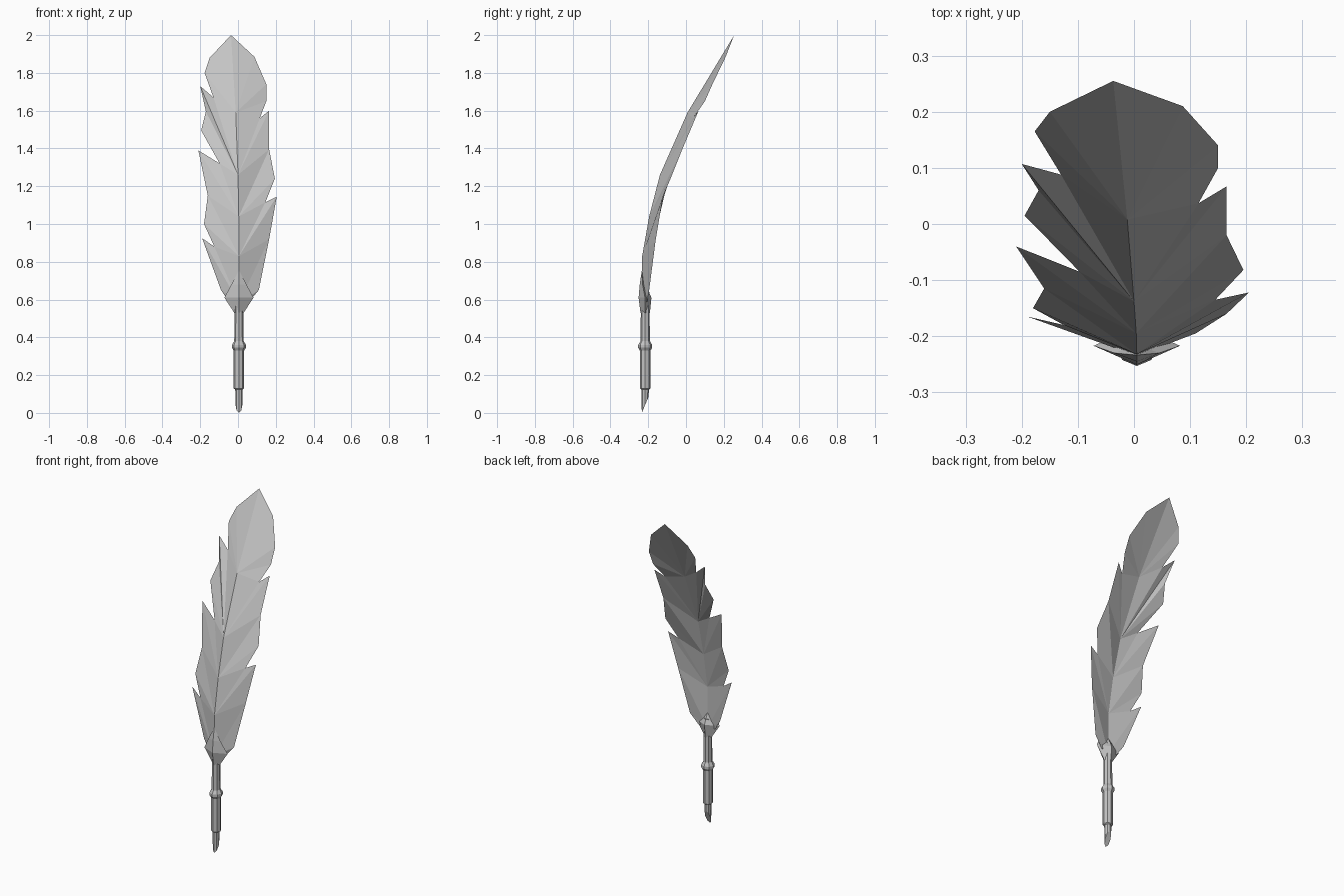
import bpy, bmesh, math

if "Cube" in bpy.data.objects:
    bpy.data.objects.remove(bpy.data.objects["Cube"])

grey = bpy.data.materials.new("plain grey")
grey.diffuse_color = (0.55, 0.55, 0.55, 1)
grey.use_nodes = True
grey.node_tree.nodes["Principled BSDF"].inputs["Base Color"].default_value = grey.diffuse_color


def finish(bm, name):
    bmesh.ops.recalc_face_normals(bm, faces=bm.faces)
    me = bpy.data.meshes.new(name)
    bm.to_mesh(me)
    bm.free()
    me.materials.append(grey)
    ob = bpy.data.objects.new(name, me)
    bpy.context.collection.objects.link(ob)
    return ob


def loft(name, rings, sides, cx=0.005, slant=0.0):
    """Stack of elliptical rings (z, centre y, x radius, y radius)."""
    bm = bmesh.new()
    loops = []
    for i, (z, cy, rx, ry) in enumerate(rings):
        loop = []
        for k in range(sides):
            a = 2 * math.pi * k / sides - math.pi / 2
            rise = slant * (1 + math.sin(a)) / 2 if i == 0 else 0
            loop.append(bm.verts.new((cx + rx * math.cos(a), cy + ry * math.sin(a), z + rise)))
        loops.append(loop)
    for a, b in zip(loops, loops[1:]):
        for k in range(sides):
            j = (k + 1) % sides
            bm.faces.new((a[k], a[j], b[j], b[k]))
    bm.faces.new(loops[0][::-1])
    bm.faces.new(loops[-1])
    bmesh.ops.remove_doubles(bm, verts=bm.verts, dist=0.0008)
    return finish(bm, name)


# Quill shaft with a raised band
Y = -0.216
loft("shaft", [(z, Y, r, r) for z, r in
     ((0.125, 0.022), (0.13, 0.028), (0.33, 0.028), (0.345, 0.037),
      (0.36, 0.037), (0.38, 0.025), (0.64, 0.022))], 8)

# Slanted writing point
loft("nib", [(0.0, Y, 0.018, 0.018), (0.135, Y, 0.02, 0.02)], 8, slant=0.085)

# Pointed tuft where the vane meets the shaft
loft("tuft", [(0.53, Y, 0.025, 0.025), (0.61, -0.217, 0.077, 0.034),
              (0.68, -0.23, 0.04, 0.015), (0.755, -0.234, 0.0004, 0.0004)], 4)

# Feather vane: spine points (x, y, z), edge points (x, y, z, spine index)
SPINE = [(0.005, -0.235, 0.58), (0.005, -0.232, 0.83), (0.004, -0.195, 1.04),
         (0.0, -0.138, 1.26), (-0.012, 0.008, 1.59), (-0.037, 0.255, 2.0)]
LEFT = [(-0.05, -0.205, 0.59, 0), (-0.09, -0.195, 0.65, 0), (-0.19, -0.165, 0.925, 0),
        (-0.125, -0.18, 0.88, 0), (-0.18, -0.15, 1.0, 1), (-0.16, -0.115, 1.15, 1),
        (-0.21, -0.04, 1.39, 2), (-0.097, -0.085, 1.32, 2), (-0.195, 0.015, 1.495, 3),
        (-0.17, 0.06, 1.595, 3), (-0.2, 0.107, 1.73, 3), (-0.13, 0.088, 1.67, 3),
        (-0.177, 0.165, 1.8, 4), (-0.15, 0.2, 1.88, 4)]
RIGHT = [(0.06, -0.205, 0.59, 0), (0.11, -0.195, 0.65, 0), (0.165, -0.16, 0.92, 0),
         (0.205, -0.122, 1.145, 1), (0.145, -0.135, 1.115, 1), (0.195, -0.082, 1.24, 2),
         (0.165, -0.02, 1.395, 2), (0.165, 0.067, 1.6, 3), (0.115, 0.037, 1.56, 3),
         (0.15, 0.1, 1.65, 4), (0.15, 0.14, 1.74, 4), (0.087, 0.21, 1.885, 4)]

bm = bmesh.new()
front = [bm.verts.new(p) for p in SPINE]
back = [bm.verts.new((x, y + 0.022, z)) for x, y, z in SPINE[:-1]] + [front[-1]]
for side in (LEFT, RIGHT):
    edge = [bm.verts.new(p[:3]) for p in side]
    for spine in (front, back):
        for i, v in enumerate(edge):
            here = side[i][3]
            there = side[i + 1][3] if i + 1 < len(side) else len(SPINE) - 1
            for k in range(here, there):
                bm.faces.new((spine[k], spine[k + 1], v))
            if i + 1 < len(side):
                bm.faces.new((v, spine[there], edge[i + 1]))
    bm.faces.new((front[0], back[0], edge[0]))
finish(bm, "feather_vane")
